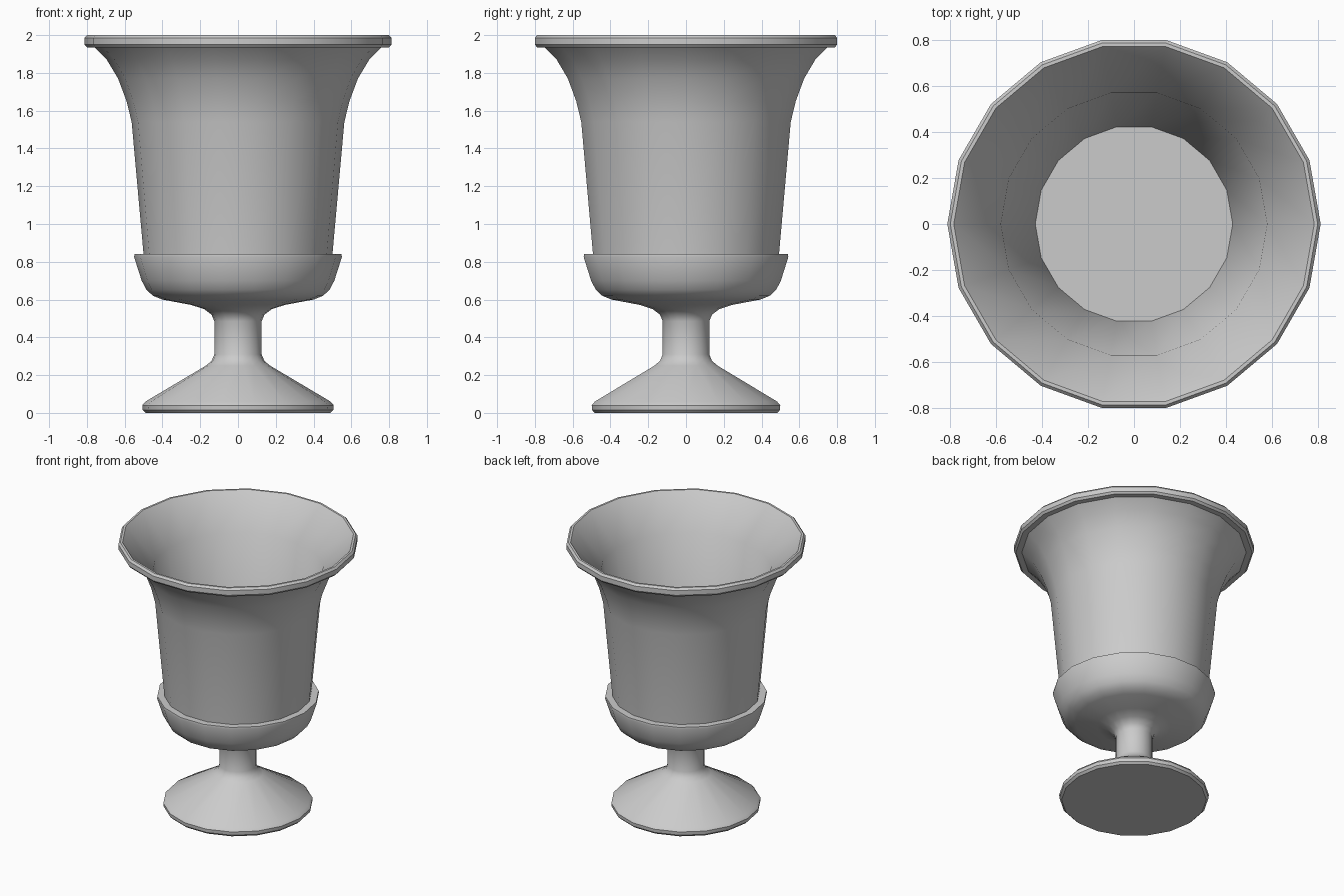
import bpy, bmesh, math

if "Cube" in bpy.data.objects:
    bpy.data.objects.remove(bpy.data.objects["Cube"])

SIDES = 18


def lathe(name, profile):
    """Revolve an (r, z) profile about z; r = 0 ends become poles."""
    bm = bmesh.new()
    rings = []
    for r, z in profile:
        if r == 0:
            rings.append([bm.verts.new((0, 0, z))] * SIDES)
        else:
            rings.append([bm.verts.new((r * math.cos(math.tau * i / SIDES),
                                        r * math.sin(math.tau * i / SIDES), z))
                          for i in range(SIDES)])
    for a, b in zip(rings, rings[1:]):
        for i in range(SIDES):
            j = (i + 1) % SIDES
            quad = list(dict.fromkeys((a[i], a[j], b[j], b[i])))
            bm.faces.new(quad)
    bmesh.ops.recalc_face_normals(bm, faces=bm.faces)
    mesh = bpy.data.meshes.new(name)
    bm.to_mesh(mesh)
    bm.free()
    obj = bpy.data.objects.new(name, mesh)
    bpy.context.collection.objects.link(obj)
    bpy.ops.object.select_all(action='DESELECT')
    obj.select_set(True)
    bpy.context.view_layer.objects.active = obj
    bpy.ops.object.shade_smooth_by_angle(angle=math.radians(40))
    return obj


# One continuous shell: foot, stem, collar, flared wall, rolled rim, hollow inside
foot = [(0, 0), (0.49, 0), (0.505, 0.015), (0.507, 0.04), (0.49, 0.06),
        (0.17, 0.25)]
stem = [(0.14, 0.275), (0.125, 0.31), (0.125, 0.485), (0.14, 0.52),
        (0.18, 0.55), (0.25, 0.572)]
collar = [(0.40, 0.60), (0.45, 0.62), (0.485, 0.652), (0.51, 0.70),
          (0.55, 0.825), (0.548, 0.84), (0.50, 0.84)]
wall = [(0.563, 1.54), (0.59, 1.65), (0.635, 1.77), (0.695, 1.87),
        (0.76, 1.935)]
rim = [(0.80, 1.935), (0.813, 1.95), (0.813, 1.985), (0.80, 2.0),
       (0.785, 2.0)]
inside = [(0.58, 1.77), (0.43, 0.82), (0, 0.82)]

lathe("urn_planter", foot + stem + collar + wall + rim + inside)
